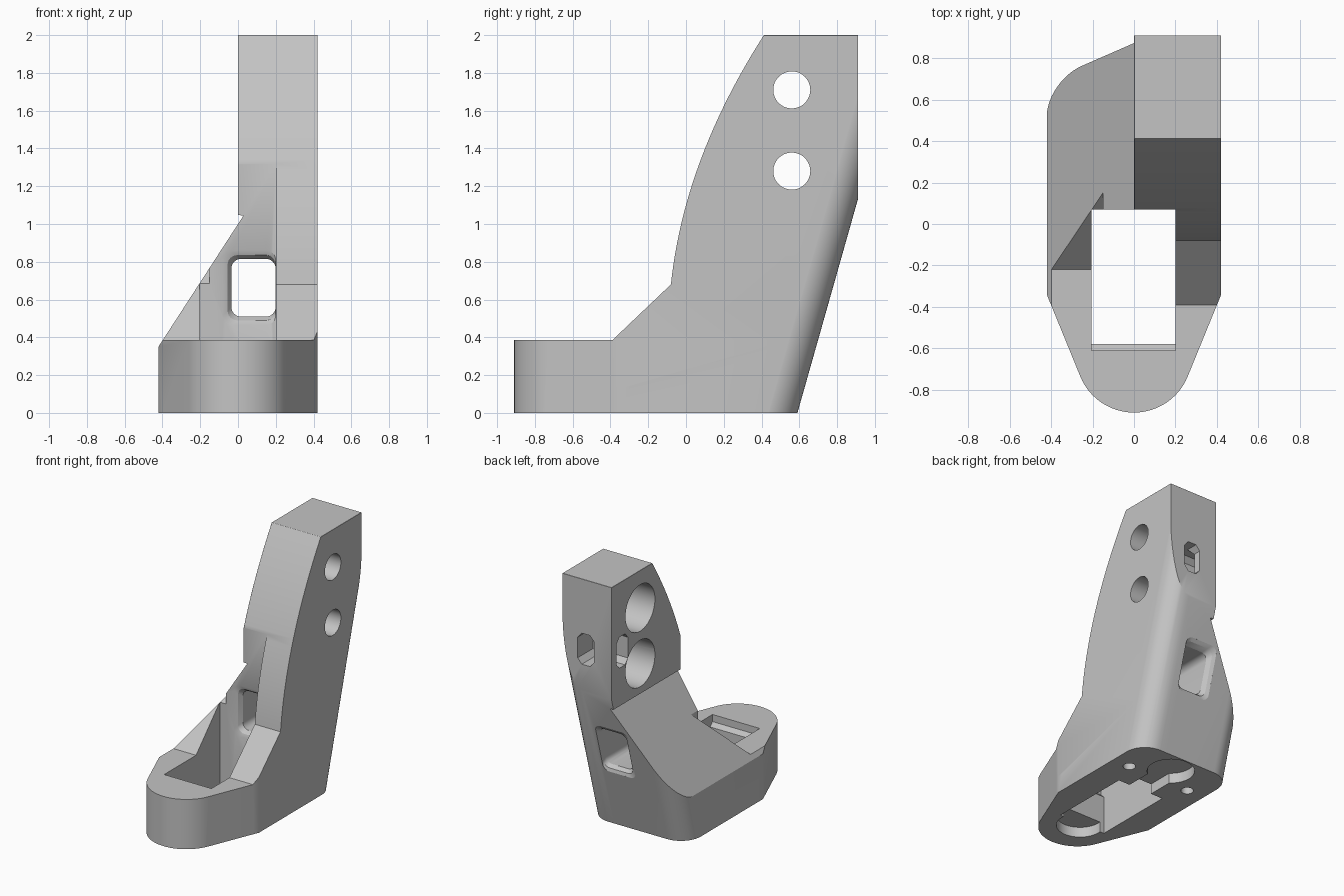
import bpy, bmesh, math
from mathutils import Vector

if "Cube" in bpy.data.objects:
    bpy.data.objects.remove(bpy.data.objects["Cube"])

grey = bpy.data.materials.new("light_grey")
grey.use_nodes = True
COLOUR = (0.55, 0.55, 0.55, 1)
grey.diffuse_color = COLOUR
grey.node_tree.nodes["Principled BSDF"].inputs["Base Color"].default_value = COLOUR

HALF = 0.42          # half width
LEAN = 0.283         # backward lean of the rear wall


def to_object(name, bm):
    bmesh.ops.recalc_face_normals(bm, faces=bm.faces)
    mesh = bpy.data.meshes.new(name)
    bm.to_mesh(mesh)
    bm.free()
    mesh.materials.append(grey)
    ob = bpy.data.objects.new(name, mesh)
    bpy.context.collection.objects.link(ob)
    return ob


def loft(rings):
    bm = bmesh.new()
    loops = [[bm.verts.new(p) for p in ring] for ring in rings]
    n = len(loops[0])
    for r, s in zip(loops, loops[1:]):
        for i in range(n):
            j = (i + 1) % n
            bm.faces.new((r[i], r[j], s[j], s[i]))
    bm.faces.new(loops[0])
    bm.faces.new(loops[-1])
    return bm


def prism_mesh(axis, pts, a, b):
    place = {"x": lambda u, v, w: (w, u, v),
             "y": lambda u, v, w: (u, w, v),
             "z": lambda u, v, w: (u, v, w)}[axis]
    return loft([[place(u, v, w) for u, v in pts] for w in (a, b)])


def prism(name, axis, pts, a, b):
    return to_object(name, prism_mesh(axis, pts, a, b))


def rect(u0, u1, v0, v1):
    return [(u0, v0), (u1, v0), (u1, v1), (u0, v1)]


def arc(cu, cv, r, start, end, steps=12):
    angles = [math.radians(start + (end - start) * i / steps) for i in range(steps + 1)]
    return [(cu + r * math.cos(t), cv + r * math.sin(t)) for t in angles]


def circle(cu, cv, r):
    return arc(cu, cv, r, 0, 352.5, 47)


def boolean(target, tool, operation):
    mod = target.modifiers.new("cut", "BOOLEAN")
    mod.operation, mod.solver, mod.object = operation, "EXACT", tool
    with bpy.context.temp_override(object=target, active_object=target):
        bpy.ops.object.modifier_apply(modifier=mod.name)
    bpy.data.objects.remove(tool)


# Upright arm: side profile with a bowed front and chamfered rims
bow = []
for i in range(25):
    t = 1.32 * i / 24
    bow.append((-0.08 + 0.105 * t + 0.203 * t * t, 0.68 + t))
side = [(0.91, 0), (-0.39, 0), (-0.39, 0.385)] + bow + [(0.91, 2)]
bm = prism_mesh("x", side, 0, HALF)


def on_rim(e):
    top = all(v.co.z > 1.999 for v in e.verts)
    inner = all(v.co.x < 0.001 and v.co.z > 0.7 for v in e.verts)
    return top or inner


bmesh.ops.recalc_face_normals(bm, faces=bm.faces)
bmesh.ops.bevel(bm, geom=[e for e in bm.edges if on_rim(e)], offset=0.026,
                segments=1, affect="EDGES", clamp_overlap=True)
bracket = to_object("bracket_body", bm)

# Side shoulder with its sloped front, and the foot slab
shoulder = prism("shoulder", "y", rect(-0.6, 0.2, 0, 1.046), -0.24, 1)
boolean(shoulder, prism("front_slope", "x",
        [(-0.5, 0.385), (-0.22, 0.385), (0.48, 1.11), (-0.5, 1.11)], -0.7, -0.15), "DIFFERENCE")
boolean(bracket, shoulder, "UNION")
boolean(bracket, prism("foot", "z", rect(-0.6, HALF, -1, 0.9), 0, 0.385), "UNION")
boolean(bracket, prism("shoulder_cut", "y",
        [(-0.7, -0.08), (0.03, 1.046), (-0.7, 1.06)], -1.2, 1.2), "DIFFERENCE")

# Plan outline: rounded nose, rounded rear corners leaning backwards
w, r = HALF + 0.001, 0.17
plan = ([(-w, -0.34)] + arc(0, -0.63, 0.28, 201, 339, 24) + [(w, -0.34)]
        + arc(w - r, 0.59 - r, r, 0, 90) + arc(r - w, 0.59 - r, r, 90, 180))
rings = [[(x, y + (LEAN * z if y > 0 else 0), z) for x, y in plan] for z in (-0.0, 2.2)]
boolean(bracket, to_object("outline", loft(rings)), "INTERSECT")

# Central pocket
boolean(bracket, prism("pocket", "x",
        [(-0.58, -0.1), (0.07, -0.1), (0.07, 1.6), (-0.61, 1.6), (-0.61, 0.33), (-0.58, 0.3)],
        -0.205, 0.2), "DIFFERENCE")


# Rounded window with flared mouths
def window_ring(y, grow, lean):
    x0, x1, z0, z1, c = -0.035 - grow, 0.199, 0.51 - grow, 0.815 + grow, 0.05
    pts = (arc(x1 - c, z1 - c, c, 0, 90, 6) + arc(x0 + c, z1 - c, c, 90, 180, 6)
           + arc(x0 + c, z0 + c, c, 180, 270, 6) + arc(x1 - c, z0 + c, c, 270, 360, 6))
    return [(x, y + lean * (z - 0.665), z) for x, z in pts]


sections = [(0.0, 0.05, 0), (0.07, 0.045, 0), (0.08, 0.02, 0), (0.11, 0, 0),
            (0.73, 0, LEAN), (0.765, 0.02, LEAN), (0.778, 0.045, LEAN), (1.0, 0.05, LEAN)]
boolean(bracket, to_object("window", loft([window_ring(*s) for s in sections])), "DIFFERENCE")

# Counterbored bolt holes through the arm
for z in (1.28, 1.71):
    boolean(bracket, prism("bolt_hole", "x", circle(0.56, z, 0.098), -0.1, 0.6), "DIFFERENCE")
    boolean(bracket, prism("counterbore", "x", circle(0.56, z, 0.18), -0.1, 0.25), "DIFFERENCE")


# Strap channel turning from the rear to the inner side
def slot(c, z=1.46):
    return [(c - 0.07, z - 0.08), (c - 0.035, z - 0.12), (c + 0.035, z - 0.12), (c + 0.07, z - 0.08),
            (c + 0.07, z + 0.08), (c + 0.035, z + 0.12), (c - 0.035, z + 0.12), (c - 0.07, z + 0.08)]


boolean(bracket, prism("rear_slot", "y", slot(0.22), 0.72, 1), "DIFFERENCE")
boolean(bracket, prism("inner_slot", "x", slot(0.78), -0.1, 0.22), "DIFFERENCE")

# Underside: screw recesses, a linking slot and two pin holes
for y in (-0.6, 0.41):
    boolean(bracket, prism("recess", "z", circle(0, y, 0.17), -0.1, 0.08), "DIFFERENCE")
boolean(bracket, prism("link_slot", "z", rect(-0.1, 0.1, 0.0, 0.4), -0.1, 0.08), "DIFFERENCE")
for x in (-0.27, 0.27):
    boolean(bracket, prism("pin_hole", "z", circle(x, 0.27, 0.045), -0.1, 0.2), "DIFFERENCE")

# Smooth curved walls, sharp edges elsewhere
bpy.ops.object.select_all(action="DESELECT")
bracket.select_set(True)
bpy.context.view_layer.objects.active = bracket
bpy.ops.object.shade_smooth_by_angle(angle=math.radians(25))
